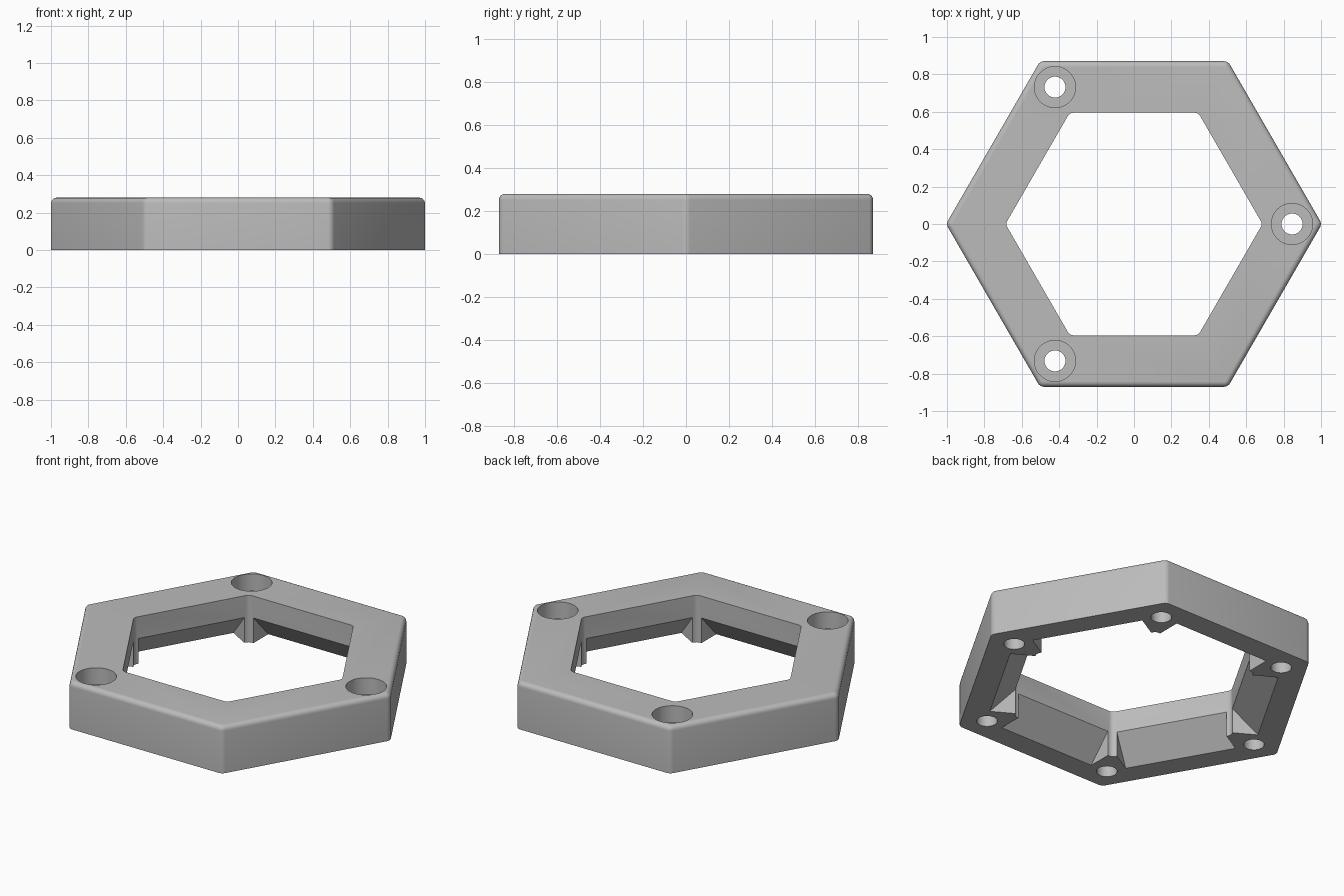
import bpy, bmesh, math
from mathutils import Matrix, Vector

HEIGHT = 0.28
OUTER_R, INNER_R = 1.005, 0.687
INNER_APOTHEM = INNER_R * math.cos(math.pi / 6)
HOLE_RING = 0.845

old = bpy.data.objects.get("Cube")
if old:
    bpy.data.objects.remove(old, do_unlink=True)

gray = bpy.data.materials.new("plain_gray")
gray.use_nodes = True
color = (0.5, 0.5, 0.5, 1)
gray.diffuse_color = color
gray.node_tree.nodes["Principled BSDF"].inputs["Base Color"].default_value = color


def make_object(name, bm):
    bmesh.ops.recalc_face_normals(bm, faces=bm.faces)
    mesh = bpy.data.meshes.new(name)
    bm.to_mesh(mesh)
    bm.free()
    mesh.materials.append(gray)
    obj = bpy.data.objects.new(name, mesh)
    bpy.context.collection.objects.link(obj)
    return obj


def prism(bm, points, direction):
    """Extrude a closed polygon along a direction."""
    face = bm.faces.new([bm.verts.new(p) for p in points])
    new = bmesh.ops.extrude_face_region(bm, geom=[face])["geom"]
    moved = [v for v in new if isinstance(v, bmesh.types.BMVert)]
    bmesh.ops.translate(bm, verts=moved, vec=direction)


def rounded_hexagon(bm, radius, fillet, z0, z1):
    """Hexagonal prism with filleted upright edges."""
    points = [(radius * math.cos(i * math.pi / 3), radius * math.sin(i * math.pi / 3), z0)
              for i in range(6)]
    prism(bm, points, (0, 0, z1 - z0))
    upright = [e for e in bm.edges if abs(e.verts[0].co.z - e.verts[1].co.z) > 0.01]
    bmesh.ops.bevel(bm, geom=upright, offset=fillet * math.tan(math.pi / 6),
                    segments=4, profile=0.5, affect='EDGES')


def cylinder(bm, turn, radius, z0, z1):
    """Upright cylinder at one corner of the ring."""
    spot = Matrix.Rotation(turn, 4, 'Z') @ Matrix.Translation((HOLE_RING, 0, (z0 + z1) / 2))
    bmesh.ops.create_cone(bm, cap_ends=True, segments=48, radius1=radius,
                          radius2=radius, depth=z1 - z0, matrix=spot)


def cut(target, name, bm):
    """Subtract the shape from the target, then drop the cutter."""
    cutter = make_object(name, bm)
    cutter.hide_render = True
    mod = target.modifiers.new(name, 'BOOLEAN')
    mod.operation = 'DIFFERENCE'
    mod.solver = 'EXACT'
    mod.object = cutter
    bpy.ops.object.select_all(action='DESELECT')
    target.select_set(True)
    bpy.context.view_layer.objects.active = target
    bpy.ops.object.modifier_apply(modifier=mod.name)
    bpy.data.objects.remove(cutter, do_unlink=True)


# Outer body with a rounded top rim
bm = bmesh.new()
rounded_hexagon(bm, OUTER_R, 0.035, 0, HEIGHT)
rim = [e for e in bm.edges if all(v.co.z > HEIGHT - 0.001 for v in e.verts)]
bmesh.ops.bevel(bm, geom=rim, offset=0.028, segments=5, profile=0.5,
                affect='EDGES', clamp_overlap=False)
bmesh.ops.remove_doubles(bm, verts=bm.verts, dist=0.0005)
ring = make_object("hexagonal_ring", bm)

# Central opening
bm = bmesh.new()
rounded_hexagon(bm, INNER_R, 0.03, -0.1, HEIGHT + 0.1)
cut(ring, "opening_cutter", bm)

# Sloped pockets under each inner side, leaving a gusset at every corner
bm = bmesh.new()
DEPTH, RISE, LENGTH = 0.14, 0.15, 0.63
slope = RISE / DEPTH
for i in range(6):
    turn = Matrix.Rotation(math.radians(30 + 60 * i), 3, 'Z')
    a, out = INNER_APOTHEM, 0.05
    profile = [(a - out, -out), (a + DEPTH + out / slope, -out), (a - out, RISE + out * slope)]
    points = [turn @ Vector((x, -LENGTH / 2, z)) for x, z in profile]
    prism(bm, points, turn @ Vector((0, LENGTH, 0)))
cut(ring, "pocket_cutter", bm)

# Screw holes: three go through, three are blind from below
bm = bmesh.new()
for i in range(6):
    top = HEIGHT + 0.1 if i % 2 == 0 else 0.2
    cylinder(bm, i * math.pi / 3, 0.056, -0.1, top)
cut(ring, "hole_cutter", bm)

# Counterbores on the top of the through holes
bm = bmesh.new()
for i in range(0, 6, 2):
    cylinder(bm, i * math.pi / 3, 0.11, HEIGHT - 0.1, HEIGHT + 0.1)
cut(ring, "counterbore_cutter", bm)

bpy.ops.object.shade_smooth_by_angle(angle=math.radians(30))
